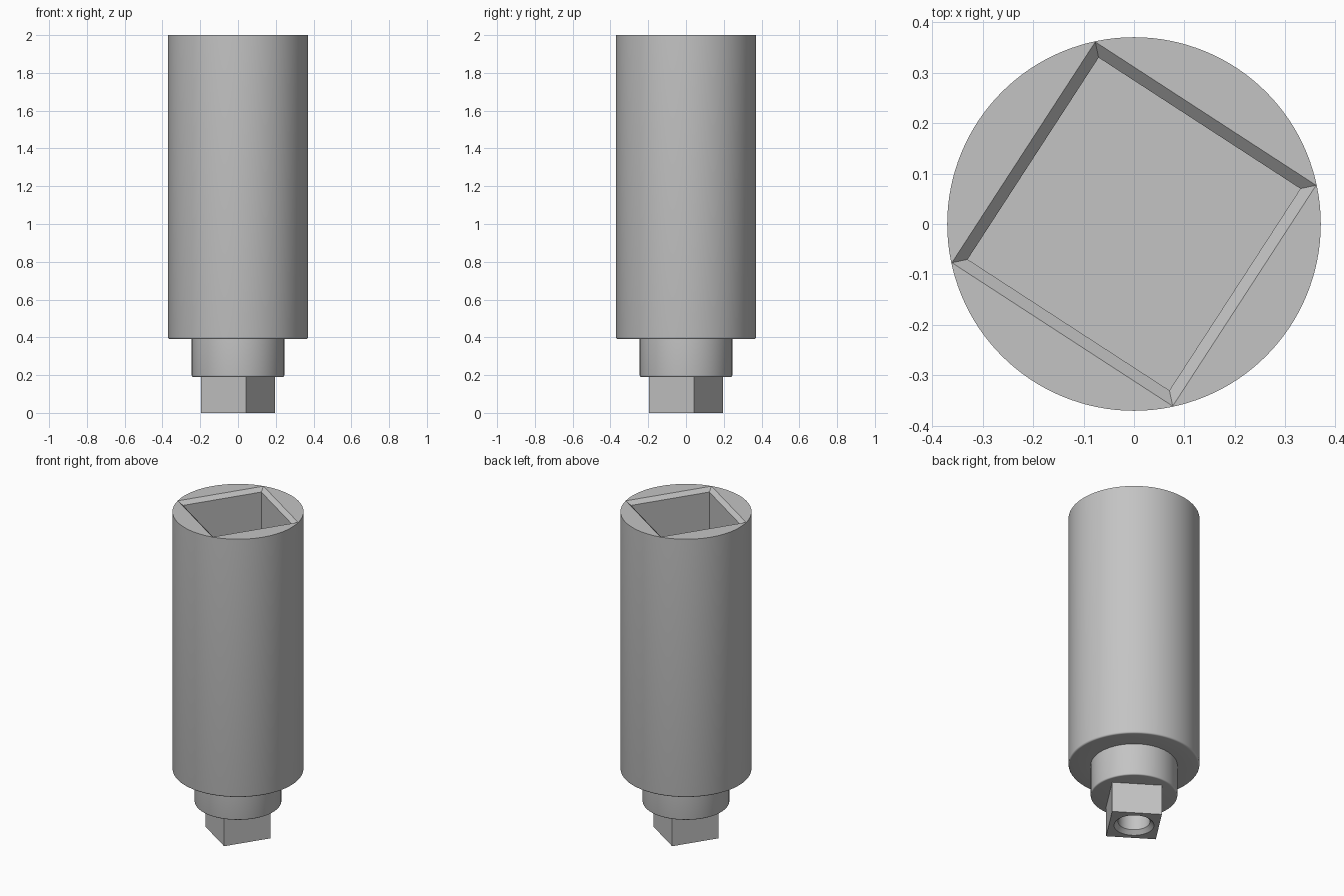
import bpy, bmesh
from math import cos, sin, pi, radians

if "Cube" in bpy.data.objects:
    bpy.data.objects.remove(bpy.data.objects["Cube"])

STEEL = (0.55, 0.55, 0.55, 1.0)
TWIST = radians(12)      # turn shared by both squares
ROUND = 128

steel = bpy.data.materials.new("steel_grey")
steel.use_nodes = True
steel.diffuse_color = STEEL
steel.node_tree.nodes["Principled BSDF"].inputs["Base Color"].default_value = STEEL


def stack(name, sections, sides, turn=0.0):
    """Closed solid from rings (z, radius), listed bottom to top."""
    bm = bmesh.new()
    rings = []
    for z, r in sections:
        angles = [turn + 2 * pi * i / sides for i in range(sides)]
        rings.append([bm.verts.new((r * cos(a), r * sin(a), z)) for a in angles])
    for low, high in zip(rings, rings[1:]):
        for i in range(sides):
            j = (i + 1) % sides
            bm.faces.new((low[i], low[j], high[j], high[i]))
    bm.faces.new(rings[0][::-1])
    bm.faces.new(rings[-1])
    mesh = bpy.data.meshes.new(name)
    bm.to_mesh(mesh)
    bm.free()
    mesh.materials.append(steel)
    obj = bpy.data.objects.new(name, mesh)
    bpy.context.collection.objects.link(obj)
    return obj


def rounded_rim(z, r, f, steps=4):
    """Small fillet on a lower rim."""
    turns = [pi / 2 * k / steps for k in range(steps + 1)]
    return [(z + f * (1 - cos(t)), r - f + f * sin(t)) for t in turns]


def carve(target, cutter):
    mod = target.modifiers.new("carve", 'BOOLEAN')
    mod.operation = 'DIFFERENCE'
    mod.solver = 'EXACT'
    mod.object = cutter
    bpy.ops.object.select_all(action='DESELECT')
    bpy.context.view_layer.objects.active = target
    target.select_set(True)
    bpy.ops.object.modifier_apply(modifier=mod.name)
    bpy.data.objects.remove(cutter)
    bpy.ops.object.shade_smooth_by_angle(angle=radians(30))


# Round body with its narrower neck
profile = (rounded_rim(0.19, 0.245, 0.008) + [(0.39, 0.245)]
           + rounded_rim(0.39, 0.37, 0.01) + [(2.0, 0.37)])
body = stack("socket_body", profile, ROUND)

# Square socket with a chamfered mouth
carve(body, stack("socket_cutter",
                  [(0.6, 0.337), (1.977, 0.337), (2.0, 0.3688), (2.1, 0.3688)], 4, TWIST))

# Square drive end with a countersunk hole underneath
drive = stack("drive_square", [(0.0, 0.2), (0.19, 0.2)], 4, TWIST)
carve(drive, stack("hole_cutter",
                   [(-0.05, 0.113), (0.0, 0.113), (0.023, 0.09), (0.17, 0.09)], 64))
